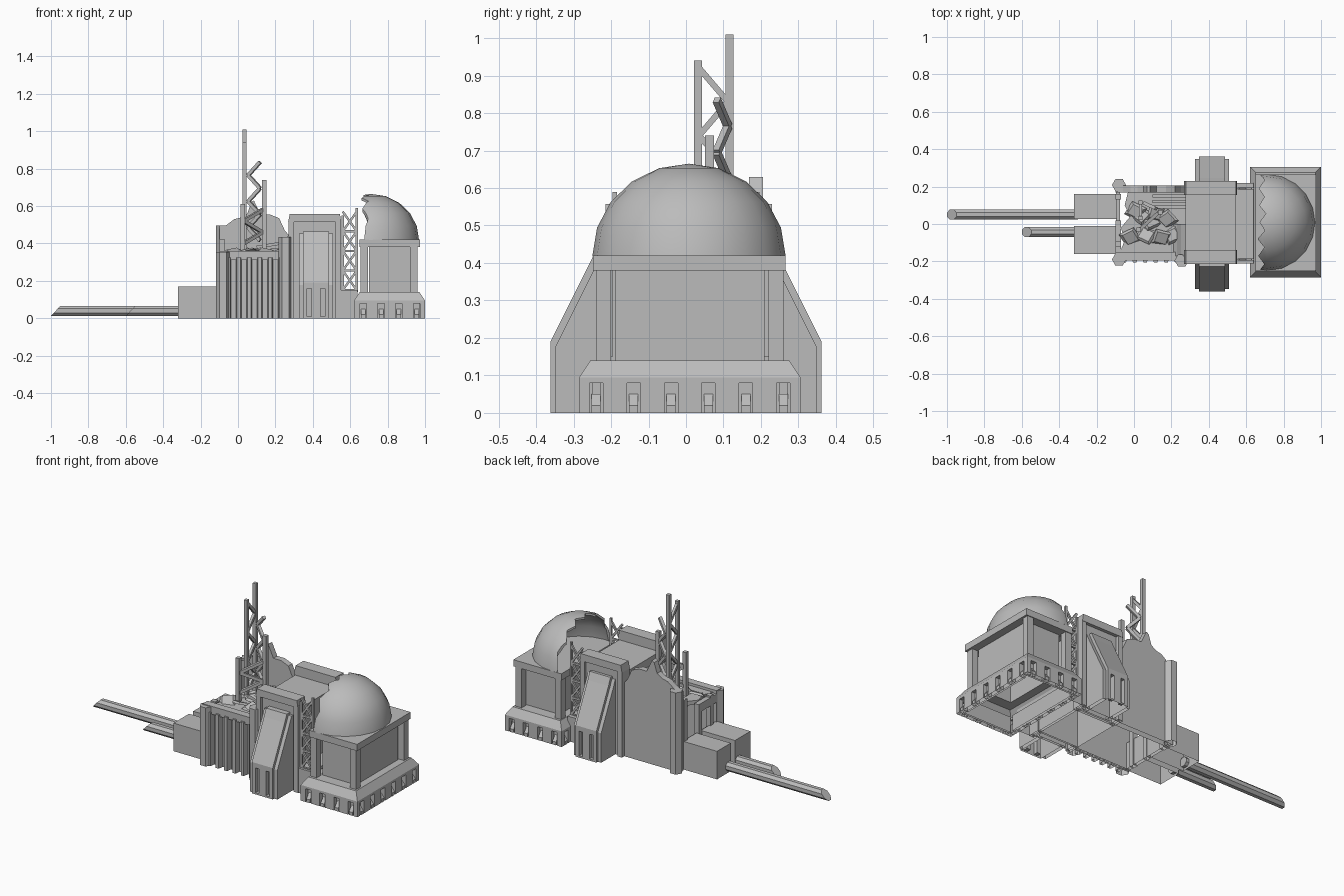
import bpy, bmesh, math, random
from mathutils import Vector

random.seed(4)
if "Cube" in bpy.data.objects:
    bpy.data.objects.remove(bpy.data.objects["Cube"])

stone = bpy.data.materials.new("grey_stone")
stone.use_nodes = True
GREY = (0.5, 0.5, 0.5, 1)
stone.diffuse_color = GREY
stone.node_tree.nodes["Principled BSDF"].inputs["Base Color"].default_value = GREY
parts = []


def finish(name, bm):
    bmesh.ops.recalc_face_normals(bm, faces=bm.faces)
    mesh = bpy.data.meshes.new(name)
    bm.to_mesh(mesh)
    bm.free()
    mesh.materials.append(stone)
    ob = bpy.data.objects.new(name, mesh)
    bpy.context.collection.objects.link(ob)
    parts.append(ob)
    return ob


def add_prism(bm, pts, axis, lo, hi):
    """Extrude a closed 2D outline along x, y or z."""
    def place(p, t):
        a, b = p
        return {"x": (t, a, b), "y": (a, t, b), "z": (a, b, t)}[axis]
    low = [bm.verts.new(place(p, lo)) for p in pts]
    top = [bm.verts.new(place(p, hi)) for p in pts]
    bm.faces.new(low)
    bm.faces.new(top)
    for i in range(len(pts)):
        j = (i + 1) % len(pts)
        bm.faces.new((low[i], low[j], top[j], top[i]))


def prism(name, pts, axis, lo, hi):
    bm = bmesh.new()
    add_prism(bm, pts, axis, lo, hi)
    return finish(name, bm)


def rect(x0, x1, y0, y1):
    return [(x0, y0), (x1, y0), (x1, y1), (x0, y1)]


def boxes(name, items):
    """Several boxes (x0, x1, y0, y1, z0, z1) in one object."""
    bm = bmesh.new()
    for b in items:
        add_prism(bm, rect(*b[:4]), "z", b[4], b[5])
    return finish(name, bm)


def beams(name, segs, w):
    """Square bars running between pairs of points."""
    bm = bmesh.new()
    for a, b in segs:
        a, b = Vector(a), Vector(b)
        d = b - a
        m = d.to_track_quat("Z", "Y").to_matrix().to_4x4()
        m.translation = (a + b) / 2
        r = bmesh.ops.create_cube(bm, size=1)["verts"]
        bmesh.ops.scale(bm, vec=(w, w, d.length), verts=r)
        bmesh.ops.transform(bm, matrix=m, verts=r)
    return finish(name, bm)


def cut(ob, cutter):
    mod = ob.modifiers.new("cut", "BOOLEAN")
    mod.object, mod.solver = cutter, "EXACT"
    bpy.context.view_layer.objects.active = ob
    bpy.ops.object.modifier_apply(modifier=mod.name)
    parts.remove(cutter)
    bpy.data.objects.remove(cutter)


def polygon(x, y, r, n, turn=0):
    angles = [math.radians(turn + 360 * i / n) for i in range(n)]
    return [(x + r * math.cos(a), y + r * math.sin(a)) for a in angles]


# Observatory shell: sloped shoulders stepping in to a plain square room
X0, X1, Y0, Y1 = 0.62, 1.0, -0.285, 0.305
LIP, DEEP, HALF = 0.095, 0.025, 0.018
outer = rect(X0, X1, Y0, Y1)
inset = rect(X0 + 0.03, X1 - 0.03, Y0 + 0.03, Y1 - 0.03)
room = rect(0.70, 0.925, -0.19, 0.21)
bm = bmesh.new()
rings = [[bm.verts.new((x, y, z)) for x, y in pts]
         for pts, z in ((outer, LIP), (inset, 0.14), (room, 0.14), (room, 0.39))]
for a, b in zip(rings, rings[1:]):
    for i in range(4):
        bm.faces.new((a[i], a[(i + 1) % 4], b[(i + 1) % 4], b[i]))
bm.faces.new(rings[-1])
finish("dome_room", bm)


# Plinth walls: notched outlines with a backing and a sloped sill in each notch
def comb(lo, hi, centres):
    pts = [(lo, LIP), (lo, 0)]
    for c in centres:
        pts += [(c - HALF, 0), (c - HALF, 0.08), (c + HALF, 0.08), (c + HALF, 0)]
    return pts + [(hi, 0), (hi, LIP)]


walls, sills, backs = bmesh.new(), bmesh.new(), bmesh.new()
across = [0.67 + i * 0.095 for i in range(4)]
along = [-0.24 + i * 0.1 for i in range(6)]
for centres, lo, hi, out_axis, ends in (
        (across, X0, X1, "y", (Y0, Y1)),
        (along, Y0 + DEEP, Y1 - DEEP, "x", (X0, X1))):
    for edge, s in zip(ends, (1, -1)):
        rear = edge + s * DEEP
        add_prism(walls, comb(lo, hi, centres), out_axis, *sorted((edge, rear)))
        add_prism(backs, [(lo + 0.03, 0), (hi - 0.03, 0), (hi - 0.03, LIP), (lo + 0.03, LIP)],
                  out_axis, *sorted((rear, rear + s * 0.01)))
        for c in centres:
            add_prism(sills, [(edge, 0), (rear, 0), (rear, 0.05), (edge, 0.02)],
                      "x" if out_axis == "y" else "y", c - 0.012, c + 0.012)
finish("plinth_walls", walls)
finish("niche_sills", sills)
finish("niche_backs", backs)

# Observatory corner posts and eave
boxes("dome_posts", [(x, x + 0.04, y, y + 0.04, 0.14, 0.385)
                     for x in (0.655, 0.92) for y in (-0.24, 0.22)])
boxes("dome_eave", [(0.65, 0.972, -0.248, 0.265, 0.38, 0.42)])

# Broken hollow dome
bm = bmesh.new()
bmesh.ops.create_uvsphere(bm, u_segments=20, v_segments=10, radius=1)
bmesh.ops.scale(bm, vec=(0.258, 0.258, 0.247), verts=bm.verts)
bmesh.ops.translate(bm, vec=(0.71, 0.008, 0.418), verts=bm.verts)
bmesh.ops.delete(bm, geom=[v for v in bm.verts if v.co.z < 0.41], context="VERTS")
dome = finish("broken_dome", bm)
shell = dome.modifiers.new("shell", "SOLIDIFY")
shell.thickness, shell.offset = 0.012, -1
bpy.context.view_layer.objects.active = dome
bpy.ops.object.modifier_apply(modifier="shell")
edge = [(0.66 + (0.035 if i % 2 else 0) + random.uniform(0, 0.012), -0.26 + i * 0.045)
        for i in range(13)]
cut(dome, prism("dome_cutter", [(0.3, -0.4), (0.67, -0.4)] + edge + [(0.67, 0.4), (0.3, 0.4)],
                "z", 0.3, 0.8))
bpy.ops.object.select_all(action="DESELECT")
dome.select_set(True)
bpy.context.view_layer.objects.active = dome
bpy.ops.object.shade_smooth_by_angle(angle=math.radians(32))

# Low link and the lattice towers on both sides of it
boxes("link_floor", [(0.53, 0.64, -0.21, 0.22, 0, 0.15)])
for name, y in (("front_lattice", -0.19), ("back_lattice", 0.19)):
    xa, xb, h = 0.56, 0.635, 0.105
    segs = [((xa, y, 0.14), (xa, y, 0.55)), ((xb, y, 0.14), (xb, y, 0.59))]
    for i in range(4):
        z = 0.15 + i * h
        segs += [((xa, y, z), (xb, y, z)), ((xa, y, z), (xb, y, z + h)),
                 ((xb, y, z), (xa, y, z + h))]
    beams(name, segs, 0.012)

# Central hall with a lowered roof between two gate towers
boxes("hall", [(0.275, 0.545, -0.15, 0.17, 0, 0.50)])
for side, s, c in (("front", -1, 0.0), ("back", 1, 0.015)):
    def span(a, b):
        return tuple(sorted((s * a + c, s * b + c)))
    boxes(side + "_gate", [(0.285, 0.54, *span(0.14, 0.195), 0, 0.53)])
    boxes(side + "_gate_jambs", [(x, x + 0.03, *span(0.14, 0.213), 0, 0.525)
                                 for x in (0.27, 0.522)])
    prism(side + "_gate_cornice", [(0.268, 0.515), (0.552, 0.515), (0.545, 0.558), (0.277, 0.558)],
          "y", *span(0.14, 0.215))
    # Sloped buttress with thinner cheeks and two slots
    def slope(out, drop):
        return [(s * 0.18, 0), (s * out, 0), (s * out, 0.19 - drop),
                (s * (out - 0.115), 0.42 - drop), (s * (out - 0.135), 0.465 - drop),
                (s * 0.18, 0.465 - drop)]
    buttress = prism(side + "_buttress", slope(0.362, 0), "x", 0.347, 0.486)
    ya, yb = sorted((s * 0.335, s * 0.4))
    cut(buttress, boxes("slot_cutter", [(x, x + 0.024, ya, yb, 0.01, 0.16) for x in (0.37, 0.44)]))
    for x in (0.325, 0.485):
        prism(side + "_buttress_cheek", slope(0.348, 0.012), "x", x, x + 0.023)

# Ruined hall: ribbed front, broken floor over an open inside, jagged back wall
boxes("front_wall", [(-0.1, 0.275, -0.17, -0.15, 0, 0.34)])
bm = bmesh.new()
for i in range(6):
    x = -0.052 + i * 0.056
    add_prism(bm, [(x - 0.016, -0.16), (x - 0.01, -0.205), (x + 0.01, -0.205), (x + 0.016, -0.16)],
              "z", 0, 0.325)
finish("front_ribs", bm)
boxes("front_lintel", [(-0.1, 0.27, -0.195, -0.15, 0.312, 0.36)])
prism("broken_floor", [(0.28, -0.16), (-0.08, -0.16), (-0.05, -0.09), (-0.07, -0.02),
                       (-0.02, 0.04), (-0.05, 0.1), (-0.03, 0.18), (0.28, 0.18)], "z", 0.32, 0.345)
prism("back_wall", [(-0.1, 0), (0.275, 0), (0.275, 0.44), (0.25, 0.47), (0.22, 0.535),
                    (0.17, 0.555), (0.12, 0.555), (0.085, 0.63), (0.07, 0.62), (0.05, 0.56),
                    (0.02, 0.54), (-0.02, 0.53), (-0.06, 0.50), (-0.1, 0.48)], "y", 0.168, 0.205)
for name, x, y, top in (("front_corner_post", -0.08, -0.19, 0.355),
                        ("back_corner_post", -0.08, 0.208, 0.495),
                        ("front_inner_post", 0.255, -0.195, 0.435)):
    prism(name, polygon(x, y, 0.038, 6), "z", 0, top)
boxes("side_frame", [(-0.1, -0.07, y, y + 0.03, 0, h)
                     for y, h in ((-0.12, 0.35), (-0.01, 0.32), (0.13, 0.42))]
      + [(-0.1, -0.07, -0.17, 0.02, 0.29, 0.34), (-0.095, -0.075, -0.17, 0.19, 0, 0.16)])
beams("broken_rafters", [((0.1, y, 0.38), (0.28, y, 0.41)) for y in (0.09, 0.12, 0.15)], 0.016)

# Rubble shards on the broken floor
bm = bmesh.new()
for i in range(9):
    r = bmesh.ops.create_cone(bm, cap_ends=True, segments=4, radius1=0.08, radius2=0.055,
                              depth=0.014)["verts"]
    spot = Vector((-0.02 + 0.028 * i, random.uniform(-0.09, 0.08), 0.355))
    turn = random.uniform(0, 6)
    for v in r:
        x, y, z = v.co
        x, y = x * math.cos(turn) - y * math.sin(turn), x * math.sin(turn) + y * math.cos(turn)
        v.co = spot + Vector((x * 0.8, y * 0.7, z + x * math.sin(i) * 0.3 + y * math.cos(i) * 0.3))
finish("rubble", bm)
prism("fallen_wall", [(0.20, 0.33), (0.275, 0.33), (0.275, 0.45), (0.25, 0.42), (0.23, 0.37)],
      "y", -0.17, 0.0)

# Antenna masts and zigzag bracing
beams("tall_masts", [((0.035, 0.116, 0.33), (0.035, 0.116, 1.01)),
                     ((0.035, 0.032, 0.33), (0.035, 0.032, 0.94))], 0.021)
beams("short_masts", [((0.14, 0.063, 0.33), (0.14, 0.063, 0.74)),
                      ((0.025, -0.03, 0.33), (0.025, -0.03, 0.61))], 0.024)


def zigzag(name, a, b, top, step, count, w):
    pts = [(*(a, b)[i % 2], top - i * step) for i in range(count)]
    beams(name, list(zip(pts, pts[1:])), w)


zigzag("mast_brace", (0.035, 0.035), (0.035, 0.112), 0.92, 0.09, 7, 0.016)
zigzag("side_brace", (0.118, 0.082), (0.055, 0.112), 0.835, 0.07, 7, 0.018)
zigzag("low_brace", (0.13, 0.06), (0.03, -0.03), 0.58, 0.06, 4, 0.018)

# Launch boxes and the two long barrels
boxes("end_boxes", [(-0.32, -0.09, 0.028, 0.16, 0, 0.17), (-0.32, -0.09, -0.16, -0.012, 0, 0.17)])
for name, x, y in (("long_barrel", -1.0, 0.05), ("short_barrel", -0.6, -0.043)):
    bm = bmesh.new()
    add_prism(bm, polygon(y, 0.04, 0.029, 8, 22.5), "x", x, -0.3)
    for v in bm.verts:
        if v.co.x < -0.5:
            v.co.x += (v.co.z - 0.013) * 0.95
    finish(name, bm)

# Leave the undersides that rest on the ground open
for ob in parts:
    bm = bmesh.new()
    bm.from_mesh(ob.data)
    base = [f for f in bm.faces if all(v.co.z < 0.0001 for v in f.verts)]
    bmesh.ops.delete(bm, geom=base, context="FACES")
    bm.to_mesh(ob.data)
    bm.free()
